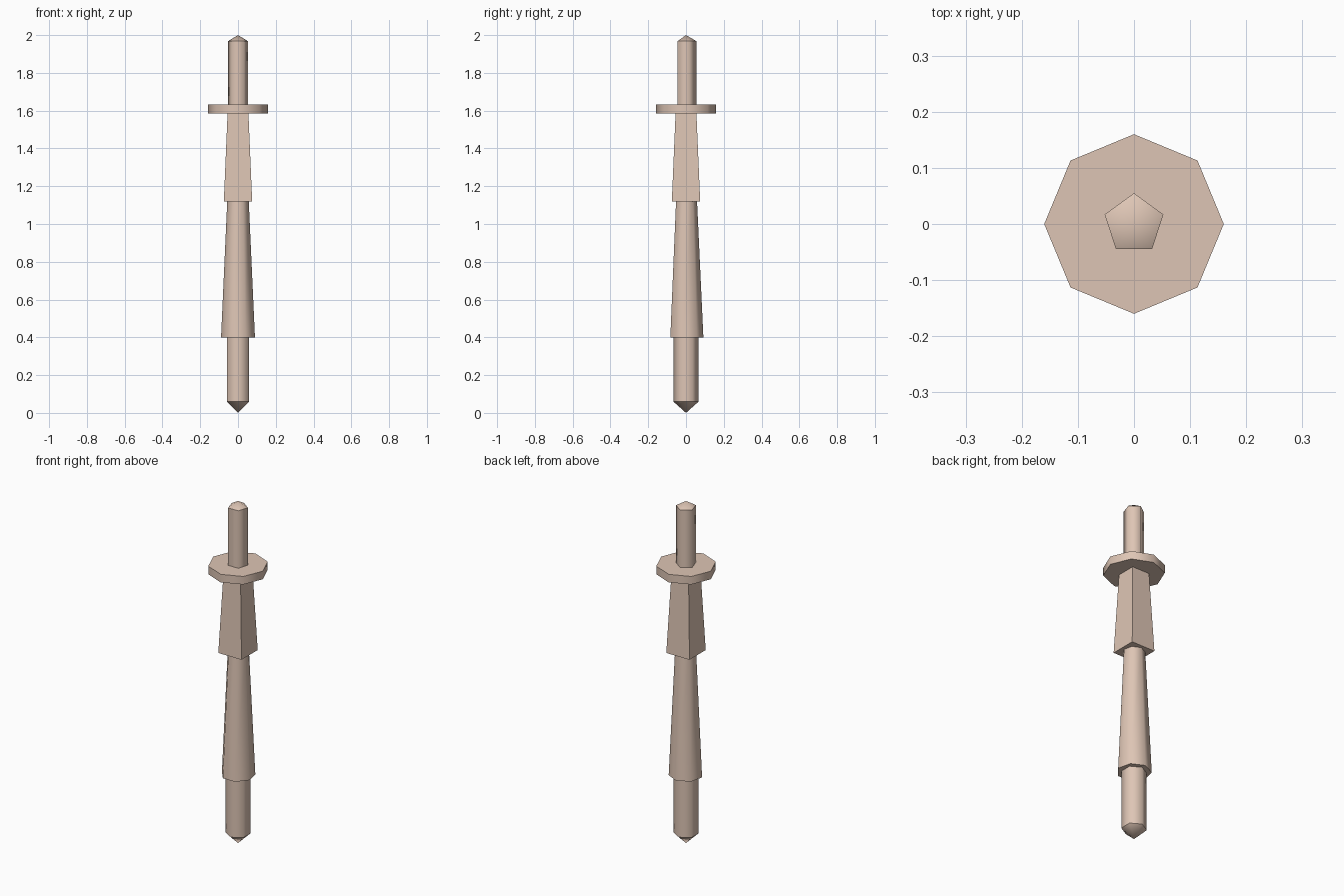
import bpy, bmesh
from math import sin, cos, pi

if "Cube" in bpy.data.objects:
    bpy.data.objects.remove(bpy.data.objects["Cube"])


def turned(name, sides, profile, start=pi / 2, smooth=True):
    """Closed low-poly lathe from (radius, z) pairs; radius 0 makes a tip."""
    bm = bmesh.new()
    rings = []
    for r, z in profile:
        n = sides if r > 0 else 1
        rings.append([bm.verts.new((r * cos(start + 2 * pi * k / sides),
                                    r * sin(start + 2 * pi * k / sides), z))
                      for k in range(n)])
    for a, b in zip(rings, rings[1:]):
        for k in range(sides):
            j = (k + 1) % sides
            loop = [a[k % len(a)], a[j % len(a)], b[j % len(b)], b[k % len(b)]]
            face = bm.faces.new(list(dict.fromkeys(loop)))
            face.smooth = smooth
    for ring in (rings[0], rings[-1]):
        if len(ring) > 2:
            bm.faces.new(ring)
    # keep the horizontal rims crisp
    for e in bm.edges:
        if abs(e.verts[0].co.z - e.verts[1].co.z) < 1e-5:
            e.smooth = False
    bmesh.ops.recalc_face_normals(bm, faces=bm.faces)
    mesh = bpy.data.meshes.new(name)
    bm.to_mesh(mesh)
    bm.free()
    ob = bpy.data.objects.new(name, mesh)
    bpy.context.collection.objects.link(ob)
    mesh.materials.append(skin)
    return ob


skin = bpy.data.materials.new("pale_tan")
skin.diffuse_color = (0.73, 0.56, 0.46, 1)
skin.use_nodes = True
skin.node_tree.nodes["Principled BSDF"].inputs["Base Color"].default_value = skin.diffuse_color

# Pointed foot: six sides
turned("lower_pin", 6, [(0, 0), (0.067, 0.06), (0.067, 0.41)])
# Tapered lower sleeve: seven sides
turned("lower_sleeve", 7, [(0.092, 0.40), (0.058, 1.13)])
# Square tapered upper block
d = 2 ** 0.5
turned("upper_block", 4, [(0.075 * d, 1.12), (0.055 * d, 1.59)], pi / 4, False)
# Eight-sided collar
turned("collar", 8, [(0.16, 1.585), (0.16, 1.632)])
# Pointed top: five sides
turned("top_pin", 5, [(0.055, 1.62), (0.055, 1.968), (0, 2.0)])
